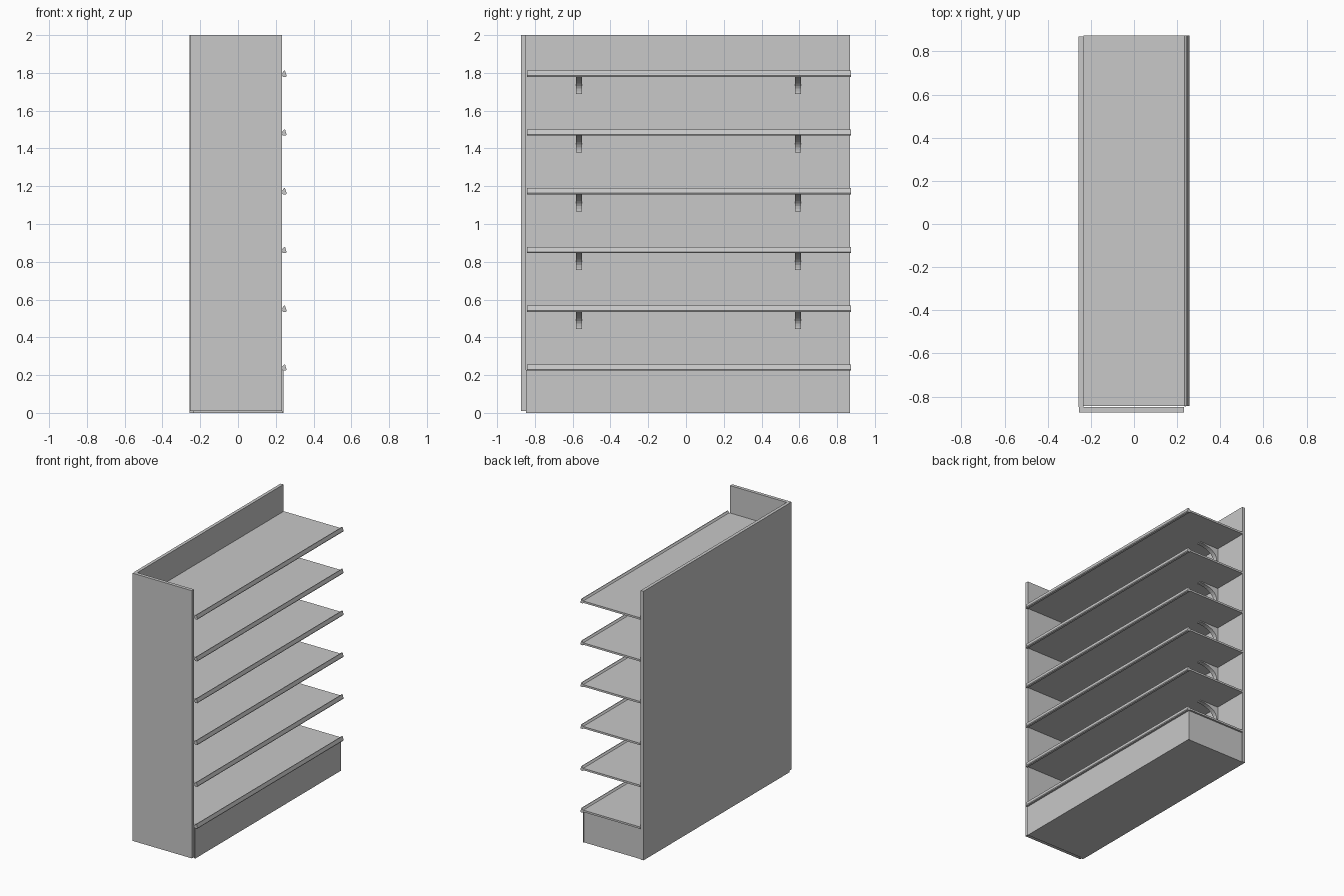
import bpy
import bmesh
import math

if "Cube" in bpy.data.objects:
    bpy.data.objects.remove(bpy.data.objects["Cube"], do_unlink=True)

# One painted-steel colour for the whole unit
grey = bpy.data.materials.new("shelf_grey")
grey.use_nodes = True
colour = (0.58, 0.58, 0.58, 1)
grey.diffuse_color = colour
grey.node_tree.nodes["Principled BSDF"].inputs["Base Color"].default_value = colour


def extrude_y(name, profile, y0, y1):
    """Solid made by sweeping an (x, z) profile from y0 to y1."""
    bm = bmesh.new()
    face = bm.faces.new([bm.verts.new((x, y0, z)) for x, z in profile])
    swept = bmesh.ops.extrude_face_region(bm, geom=[face])["geom"]
    verts = [v for v in swept if isinstance(v, bmesh.types.BMVert)]
    bmesh.ops.translate(bm, verts=verts, vec=(0, y1 - y0, 0))
    bmesh.ops.recalc_face_normals(bm, faces=bm.faces)
    mesh = bpy.data.meshes.new(name)
    bm.to_mesh(mesh)
    bm.free()
    mesh.materials.append(grey)
    obj = bpy.data.objects.new(name, mesh)
    bpy.context.collection.objects.link(obj)
    return obj


def box(name, x0, x1, y0, y1, z0, z1):
    return extrude_y(name, [(x0, z0), (x1, z0), (x1, z1), (x0, z1)], y0, y1)


BACK = -0.234      # inner face of the back panel
SHELF_Y = (-0.843, 0.873)

# Carcass: back panel, one closed end, plinth with a thin kick board
box("back_panel", -0.258, BACK, -0.848, 0.868, 0, 2)
box("end_panel", -0.255, 0.232, -0.873, -0.848, 0.01, 2)
box("plinth", BACK, 0.234, -0.838, 0.862, 0, 0.228)
box("kick_board", 0.234, 0.24, -0.846, 0.868, 0, 0.228)

# Shelves with a slanted front lip, each upper one on two curved brackets
for i in range(6):
    z = 0.224 + i * 0.311
    lip = [(BACK, z + 0.006), (0.234, z + 0.006), (0.238, z), (0.254, z),
           (0.257, z + 0.006), (0.249, z + 0.033), (0.244, z + 0.033),
           (0.234, z + 0.02), (BACK, z + 0.02)]
    extrude_y(f"shelf_{i + 1}", lip, *SHELF_Y)
    if i == 0:
        continue
    reach, drop = 0.14, 0.09
    top, foot = z + 0.006, z - drop
    curve = [(BACK + 0.012 + reach * (1 - math.cos(a)), foot + 0.012 + (drop - 0.012) * math.sin(a))
             for a in (math.pi / 2 * k / 8 for k in range(9))]
    outline = [(BACK, foot)] + [(BACK + 0.012, foot)] + curve + [(BACK + 0.012 + reach, top), (BACK, top)]
    for side, y in (("front", -0.567), ("back", 0.592)):
        extrude_y(f"bracket_{side}_{i + 1}", outline, y - 0.016, y + 0.016)
